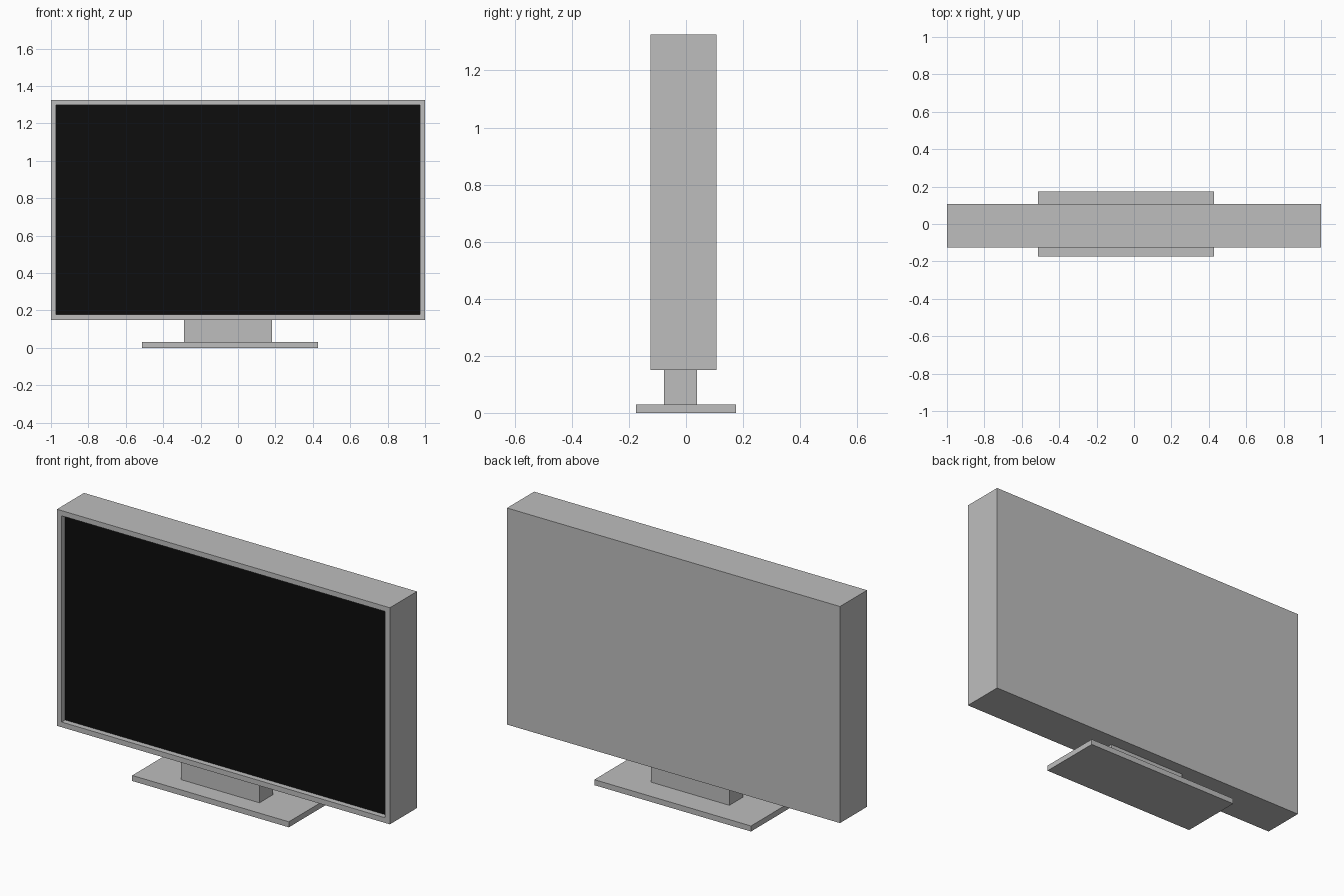
import bpy
import bmesh
from mathutils import Vector

old = bpy.data.objects.get("Cube")
if old:
    bpy.data.objects.remove(old, do_unlink=True)


def make_material(name, rgb):
    mat = bpy.data.materials.new(name)
    mat.use_nodes = True
    color = (*rgb, 1.0)
    mat.diffuse_color = color
    mat.node_tree.nodes["Principled BSDF"].inputs["Base Color"].default_value = color
    return mat


grey = make_material("light grey plastic", (0.515, 0.515, 0.515))
black = make_material("black screen", (0.004, 0.004, 0.004))


def box_mesh(low, high):
    """Box between two opposite corners."""
    low, high = Vector(low), Vector(high)
    bm = bmesh.new()
    bmesh.ops.create_cube(bm, size=1)
    bmesh.ops.scale(bm, vec=high - low, verts=bm.verts)
    bmesh.ops.translate(bm, vec=(low + high) / 2, verts=bm.verts)
    return bm


def add_object(name, bm, materials):
    mesh = bpy.data.meshes.new(name)
    bm.to_mesh(mesh)
    bm.free()
    for mat in materials:
        mesh.materials.append(mat)
    obj = bpy.data.objects.new(name, mesh)
    bpy.context.collection.objects.link(obj)
    return obj


# Stand: foot plate and neck, slightly off centre
add_object("stand_foot", box_mesh((-0.513, -0.175, 0), (0.428, 0.175, 0.03)), [grey])
add_object("stand_neck", box_mesh((-0.288, -0.077, 0.03), (0.183, 0.039, 0.15)), [grey])

# Housing: the front face is inset for the bezel, then pushed in as the screen
bm = box_mesh((-1, -0.125, 0.15), (1, 0.107, 1.326))
bm.faces.ensure_lookup_table()
screen = min(bm.faces, key=lambda f: f.calc_center_median().y)
bmesh.ops.inset_region(bm, faces=[screen], thickness=0.028, use_even_offset=True)
reveal = bmesh.ops.inset_region(bm, faces=[screen], thickness=0, depth=0)["faces"]
bmesh.ops.translate(bm, vec=(0, 0.03, 0), verts=screen.verts)
screen.material_index = 1
bmesh.ops.recalc_face_normals(bm, faces=bm.faces)
add_object("screen_housing", bm, [grey, black])
